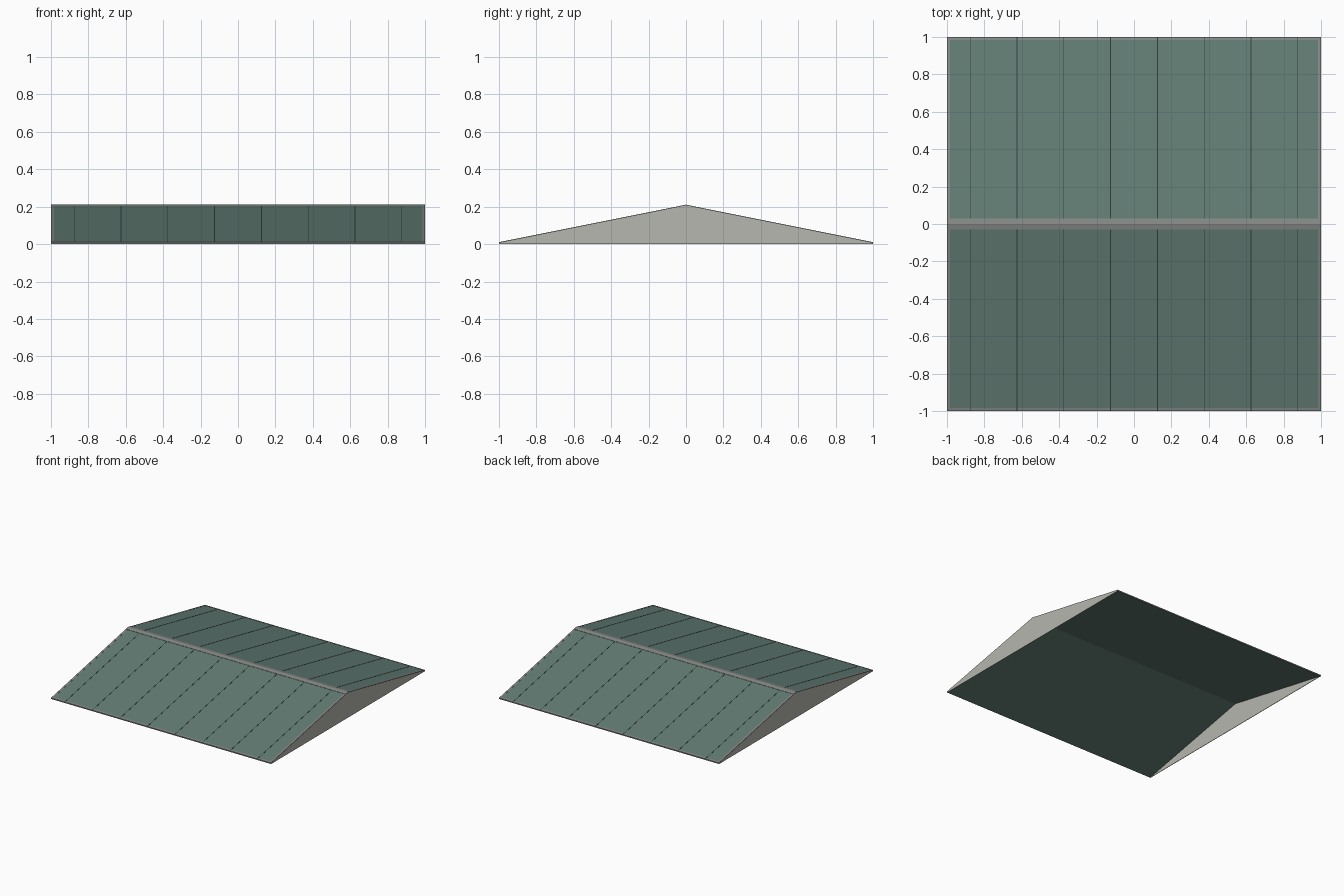
import bpy, bmesh

if "Cube" in bpy.data.objects:
    bpy.data.objects.remove(bpy.data.objects["Cube"])

RISE = 0.2  # slope rise from eave (|y| = 1) to ridge (y = 0)


def srgb(r, g, b):
    f = lambda c: c / 12.92 if c <= 0.04045 else ((c + 0.055) / 1.055) ** 2.4
    return [f(v / 255) for v in (r, g, b)] + [1]


def material(name, *rgb):
    m = bpy.data.materials.new(name)
    m.diffuse_color = srgb(*rgb)
    m.use_nodes = True
    m.node_tree.nodes["Principled BSDF"].inputs["Base Color"].default_value = m.diffuse_color
    return m


GREEN = material("roof green", 98, 124, 116)
SEAM = material("seam dark green", 48, 62, 58)
GREY = material("trim grey", 134, 137, 134)
PALE = material("gable pale grey", 182, 183, 176)


def slope(y, lift):
    """Height of the roof plane at y, raised by lift."""
    return RISE * (1 - abs(y)) + lift


def prisms(name, profile, spans, mat):
    """Extrude a closed y-z profile along each x span."""
    bm = bmesh.new()
    for x0, x1 in spans:
        a = [bm.verts.new((x0, y, z)) for y, z in profile]
        face = bm.faces.new(a)
        ext = bmesh.ops.extrude_face_region(bm, geom=[face], use_keep_orig=True)
        for v in ext["geom"]:
            if isinstance(v, bmesh.types.BMVert):
                v.co.x = x1
    bmesh.ops.recalc_face_normals(bm, faces=bm.faces)
    me = bpy.data.meshes.new(name)
    bm.to_mesh(me)
    bm.free()
    me.materials.append(mat)
    ob = bpy.data.objects.new(name, me)
    bpy.context.collection.objects.link(ob)
    return ob


def chevron(y, low, high):
    """Bent band following both slopes out to +-y."""
    pts = [(s, slope(s, high)) for s in (-y, 0, y)]
    return pts + [(s, slope(s, low)) for s in (y, 0, -y)]


# roof sheets, open underneath
prisms("roof_sheets", chevron(0.999, 0, 0.009), [(-0.998, 0.998)], GREEN)

# standing seams
prisms("roof_seams", chevron(0.9995, 0.004, 0.0102),
       [(-0.875 + 0.25 * i - 0.002, -0.875 + 0.25 * i + 0.002) for i in range(8)], SEAM)

# ridge cap and rake trims
prisms("ridge_cap", chevron(0.03, 0.004, 0.011), [(-0.9995, 0.9995)], GREY)
prisms("rake_trims", chevron(1.0, 0.003, 0.01),
       [(-0.9995, -0.985), (0.985, 0.9995)], GREY)

# eave trims
for side, label in ((-1, "front"), (1, "back")):
    eave = [(side * 0.985, slope(0.985, 0.003)), (side * 0.985, slope(0.985, 0.01)),
            (side, 0.01), (side, 0.002)]
    prisms(label + "_eave_trim", eave, [(-0.9995, 0.9995)], GREY)

# gable end walls
prisms("gable_ends", [(-1, 0), (-1, 0.005), (0, 0.206), (1, 0.005), (1, 0)],
       [(-1, -0.996), (0.996, 1)], PALE)
